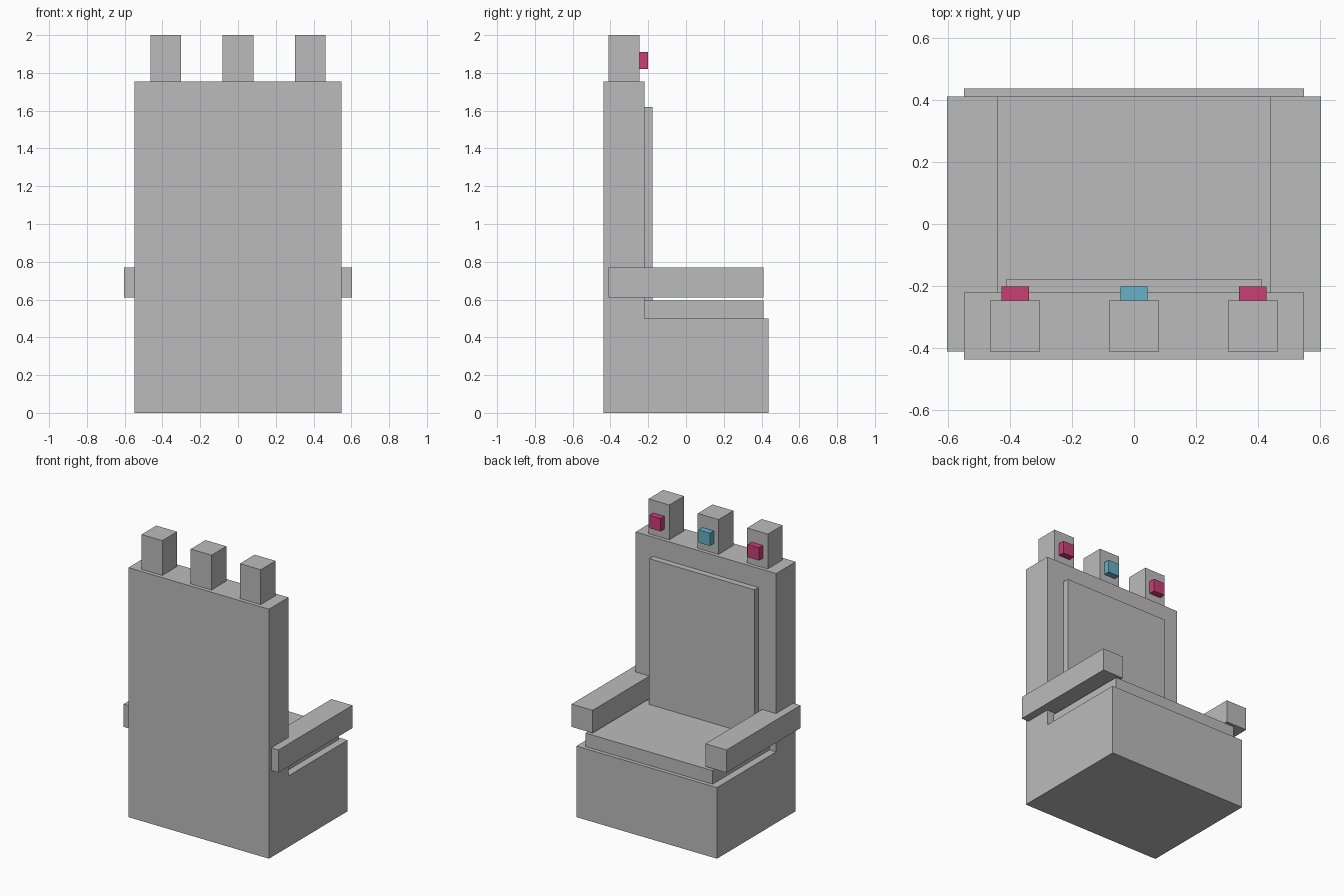
import bpy
import bmesh
from mathutils import Vector

cube = bpy.data.objects.get("Cube")
if cube:
    bpy.data.objects.remove(cube, do_unlink=True)


def material(name, rgb):
    mat = bpy.data.materials.new(name)
    mat.use_nodes = True
    mat.diffuse_color = (*rgb, 1)
    mat.node_tree.nodes["Principled BSDF"].inputs["Base Color"].default_value = (*rgb, 1)
    return mat


stone = material("grey stone", (0.5, 0.5, 0.5))
pink = material("pink gem", (0.58, 0.05, 0.18))
blue = material("blue gem", (0.13, 0.44, 0.57))


def box(name, x, y, z, mat):
    """Flat-faced box spanning the given (low, high) ranges."""
    bm = bmesh.new()
    bmesh.ops.create_cube(bm, size=1)
    spans = (x, y, z)
    centre = Vector([(lo + hi) / 2 for lo, hi in spans])
    bmesh.ops.scale(bm, verts=bm.verts, vec=[hi - lo for lo, hi in spans])
    mesh = bpy.data.meshes.new(name)
    bm.to_mesh(mesh)
    bm.free()
    mesh.materials.append(mat)
    obj = bpy.data.objects.new(name, mesh)
    obj.location = centre
    bpy.context.collection.objects.link(obj)
    return obj


def wide(half):
    return (-half, half)


def around(centre, half):
    return (centre - half, centre + half)


# Seat block, backrest and their raised panels
depth, back_front = 0.437, -0.22
box("seat_base", wide(0.547), (back_front, depth), (0, 0.5), stone)
box("backrest", wide(0.547), (-depth, back_front), (0, 1.755), stone)
box("seat_cushion", wide(0.495), (back_front, 0.41), (0.5, 0.595), stone)
box("back_panel", wide(0.41), (back_front, -0.177), (0.595, 1.62), stone)

# Armrests
for side, sign in (("left", 1), ("right", -1)):
    box(f"{side}_armrest", around(sign * 0.521, 0.082), wide(0.411), (0.61, 0.77), stone)

# Top posts, each with a gem on the seat side
for side, x, gem in (("left", 0.383, pink), ("middle", 0, blue), ("right", -0.383, pink)):
    box(f"{side}_post", around(x, 0.081), (-0.41, -0.246), (1.755, 2), stone)
    box(f"{side}_gem", around(x, 0.044), (-0.246, -0.202), (1.821, 1.911), gem)
